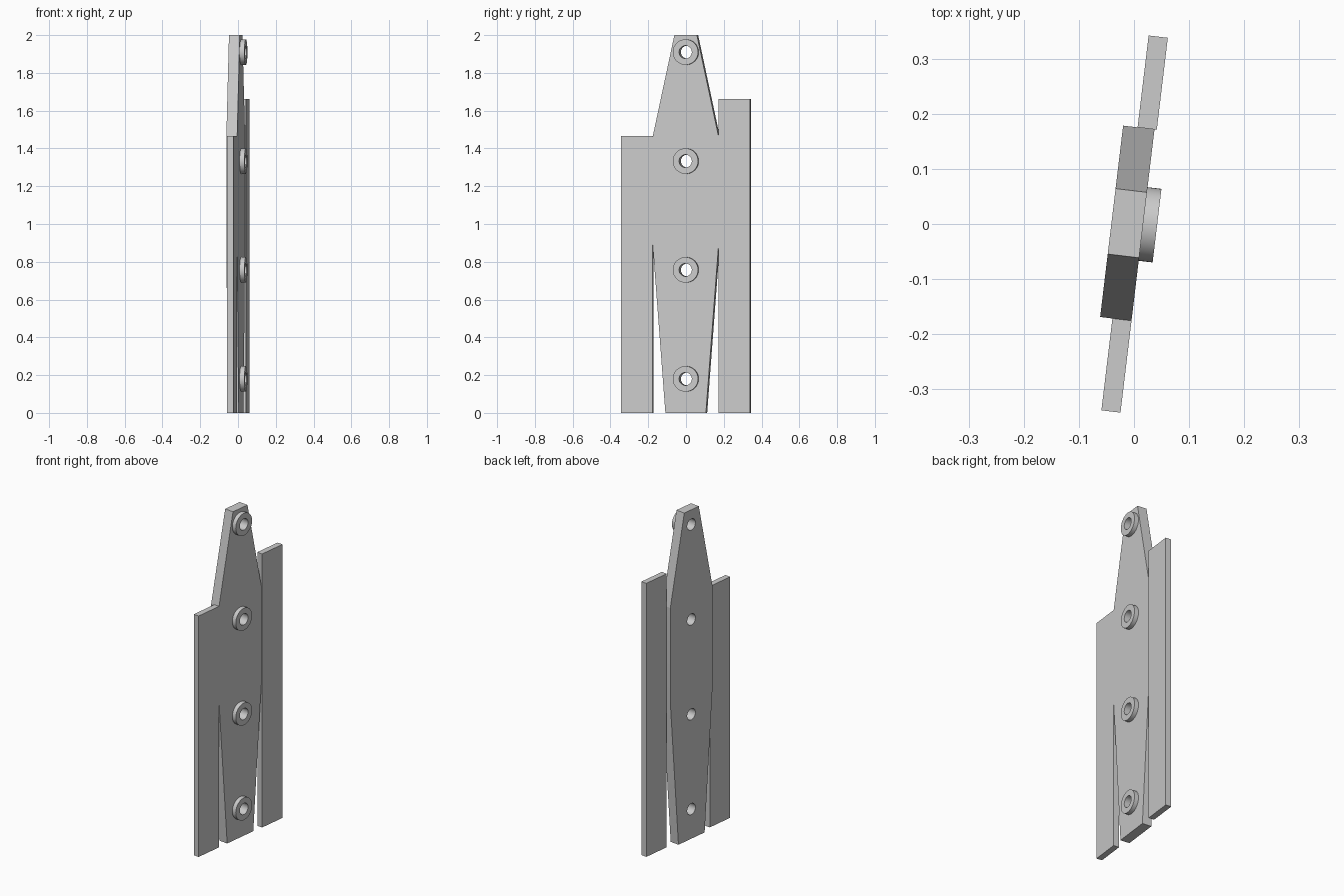
import bpy, bmesh, math
from mathutils import Matrix

if "Cube" in bpy.data.objects:
    bpy.data.objects.remove(bpy.data.objects["Cube"])

# The whole assembly is turned a little about z; locally x = thickness, y = width
TURN = Matrix.Rotation(math.radians(-6.85), 4, 'Z')
HOLES = [0.18, 0.757, 1.333, 1.91]
HOLE_Y = 0.002

grey = bpy.data.materials.new("light_grey")
grey.diffuse_color = (0.6, 0.6, 0.6, 1)
grey.use_nodes = True
grey.node_tree.nodes["Principled BSDF"].inputs["Base Color"].default_value = grey.diffuse_color


def finish(name, bm):
    bmesh.ops.recalc_face_normals(bm, faces=bm.faces)
    bm.transform(TURN)
    me = bpy.data.meshes.new(name)
    bm.to_mesh(me)
    bm.free()
    me.materials.append(grey)
    ob = bpy.data.objects.new(name, me)
    bpy.context.collection.objects.link(ob)
    return ob


def plate(name, outline, x0, x1):
    """Extrude a (y, z) outline from x0 to x1."""
    bm = bmesh.new()
    face = bm.faces.new([bm.verts.new((x0, y, z)) for y, z in outline])
    ext = bmesh.ops.extrude_face_region(bm, geom=[face])
    verts = [v for v in ext['geom'] if isinstance(v, bmesh.types.BMVert)]
    bmesh.ops.translate(bm, verts=verts, vec=(x1 - x0, 0, 0))
    return finish(name, bm)


def discs(name, heights, radius, x0, x1):
    """Cylinders lying along x at the given heights."""
    bm = bmesh.new()
    for z in heights:
        m = Matrix.Translation(((x0 + x1) / 2, HOLE_Y, z)) @ Matrix.Rotation(math.pi / 2, 4, 'Y')
        bmesh.ops.create_cone(bm, cap_ends=True, segments=48, radius1=radius,
                              radius2=radius, depth=x1 - x0, matrix=m)
    return finish(name, bm)


# Tapered centre plate
half = [(0.108, 0), (0.1755, 0.89), (0.1755, 1.463), (0.06, 2.0)]
centre = plate("centre_plate", half + [(-y, z) for y, z in reversed(half)], -0.041, 0.0165)

# Side plates
plate("front_side_plate", [(-0.344, 0), (-0.1755, 0), (-0.1755, 1.465), (-0.344, 1.465)], -0.0185, 0.0165)
plate("back_side_plate", [(0.1755, 0), (0.344, 0), (0.344, 1.663), (0.1755, 1.663)], -0.0145, 0.0207)

# Round bosses with drilled holes
bosses = [discs(f"boss_{i + 1}", [z], 0.0675, 0.0165, 0.042) for i, z in enumerate(HOLES)]
cutter = discs("hole_cutter", HOLES, 0.034, -0.2, 0.2)
cutter.hide_render = True

drilled = [centre] + bosses
for ob in drilled:
    mod = ob.modifiers.new("holes", 'BOOLEAN')
    mod.operation = 'DIFFERENCE'
    mod.solver = 'EXACT'
    mod.object = cutter

dg = bpy.context.evaluated_depsgraph_get()
results = [bpy.data.meshes.new_from_object(ob.evaluated_get(dg)) for ob in drilled]
for ob, me in zip(drilled, results):
    ob.modifiers.clear()
    ob.data = me
    me.polygons.foreach_set("use_smooth", [True] * len(me.polygons))
    me.set_sharp_from_angle(angle=math.radians(12))
bpy.data.objects.remove(cutter)
